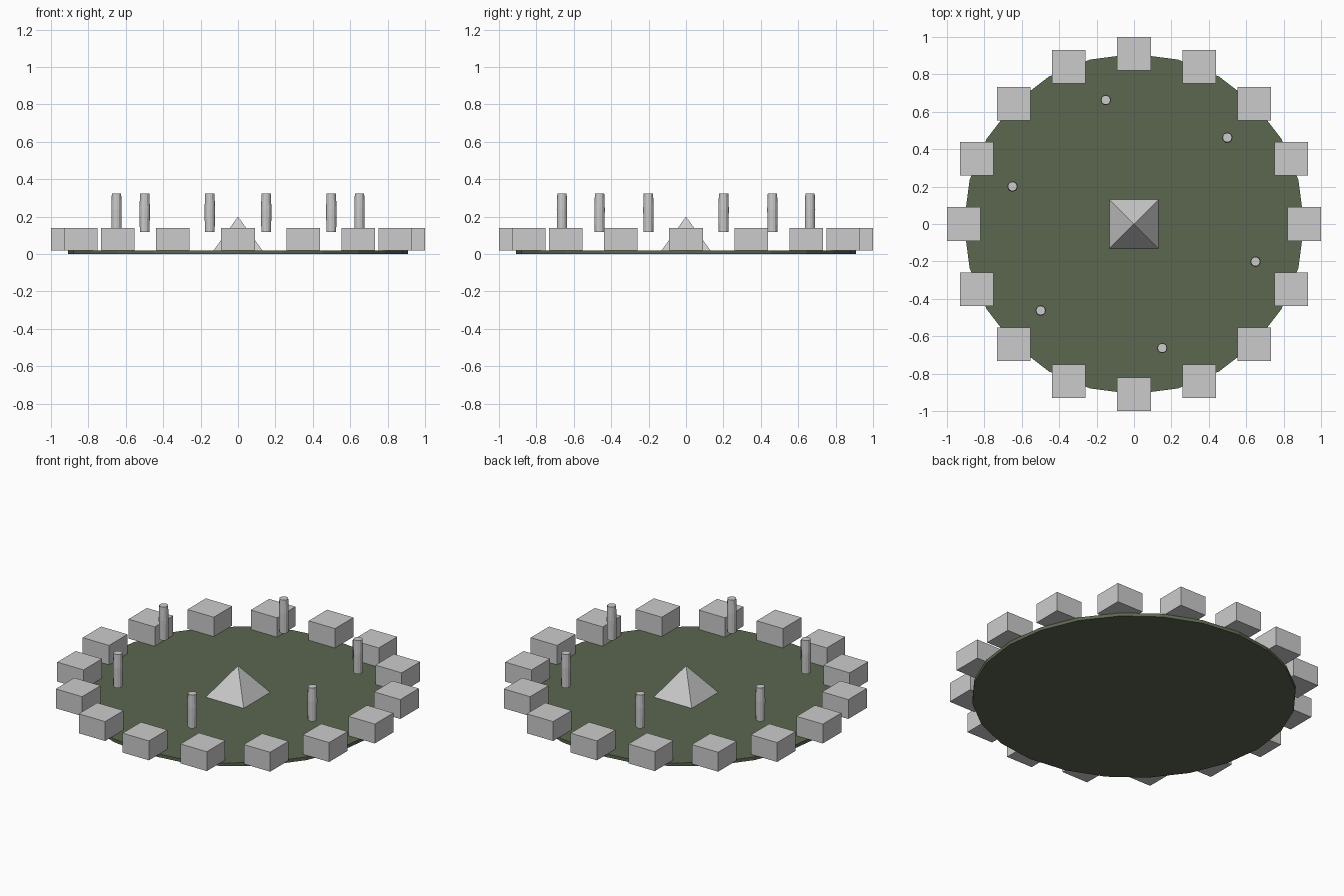
import bpy, math

if "Cube" in bpy.data.objects:
    bpy.data.objects.remove(bpy.data.objects["Cube"])

green = bpy.data.materials.new("grass")
green.diffuse_color = (0.105, 0.135, 0.08, 1)
green.use_nodes = True
green.node_tree.nodes["Principled BSDF"].inputs["Base Color"].default_value = green.diffuse_color


def name_last(name):
    ob = bpy.context.object
    ob.name = name
    return ob


def frustum(name, sides, r1, r2, z1, z2, x=0, y=0, rot=0):
    bpy.ops.mesh.primitive_cone_add(vertices=sides, radius1=r1, radius2=r2, depth=z2 - z1,
                                    location=(x, y, (z1 + z2) / 2), rotation=(0, 0, rot))
    return name_last(name)


# Round ground plate
ground = frustum("ground_disc", 24, 0.91, 0.91, 0, 0.02)
ground.data.materials.append(green)

# Central square pyramid
frustum("center_pyramid", 4, 0.13 * math.sqrt(2), 0, 0.02, 0.2, rot=math.pi / 4)

# Ring of axis-aligned wall blocks
for i in range(16):
    a = i * math.tau / 16
    bpy.ops.mesh.primitive_cube_add(size=1, location=(0.91 * math.cos(a), 0.91 * math.sin(a), 0.08))
    block = name_last(f"wall_block_{i + 1}")
    block.scale = (0.18, 0.18, 0.12)

# Ring of floating posts, each a lower and an upper section
for i in range(6):
    a = -0.3 + i * math.tau / 6
    x, y = 0.68 * math.cos(a), 0.68 * math.sin(a)
    frustum(f"post_lower_{i + 1}", 12, 0.026, 0.028, 0.117, 0.24, x, y)
    frustum(f"post_upper_{i + 1}", 12, 0.028, 0.025, 0.24, 0.323, x, y)
